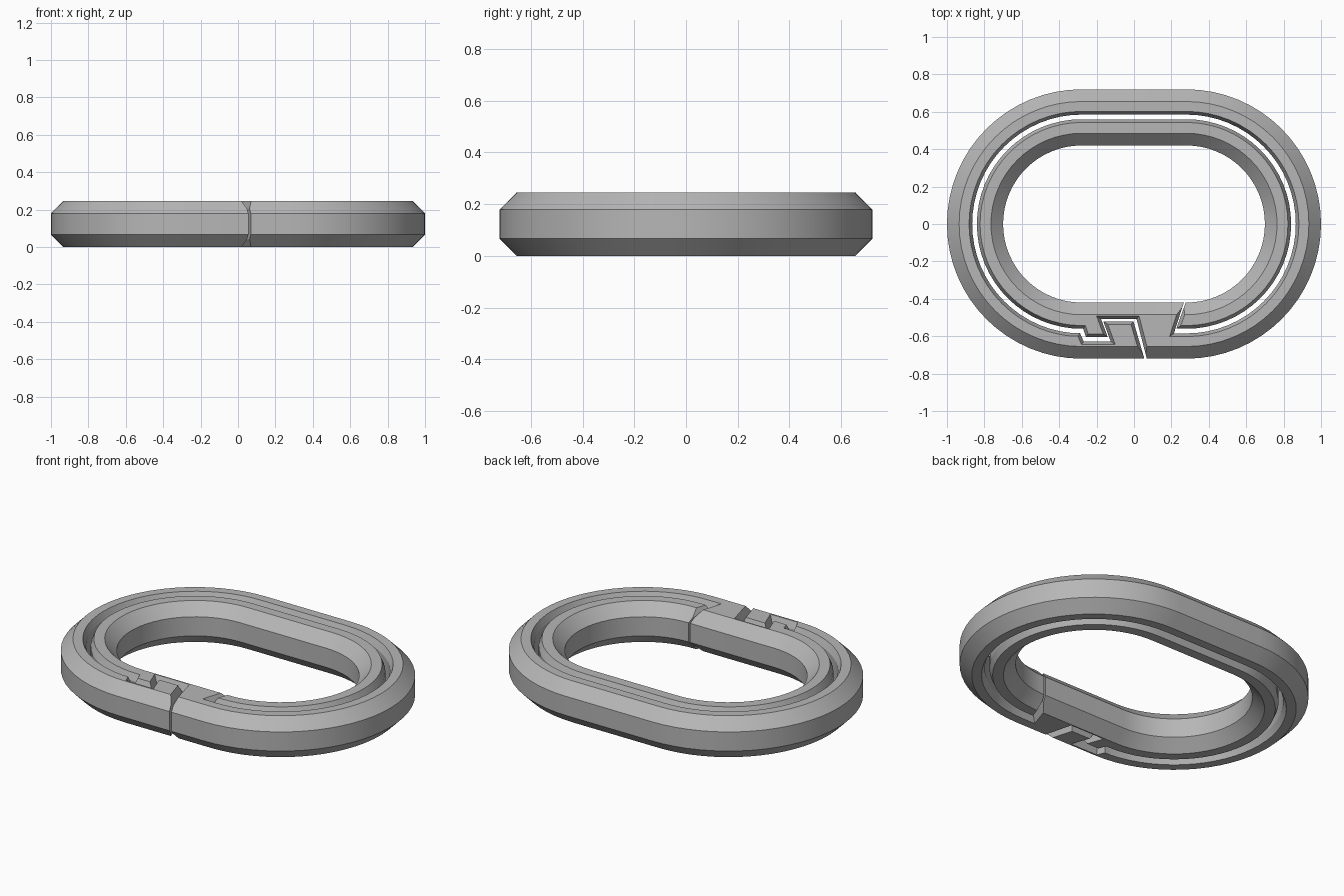
import bpy, bmesh, math
from mathutils import Vector

HALF = 0.28      # half length of the straight sides
STEPS = 32       # segments in each rounded end
H = 0.245        # thickness

old = bpy.data.objects.get("Cube")
if old:
    bpy.data.objects.remove(old, do_unlink=True)

grey = bpy.data.materials.new("plain_grey")
grey.use_nodes = True
grey.diffuse_color = (0.47, 0.47, 0.47, 1)
grey.node_tree.nodes["Principled BSDF"].inputs["Base Color"].default_value = grey.diffuse_color


def stadium(r):
    """Clockwise outline from front left round to front right."""
    pts = []
    for cx, start in ((-HALF, 1.5), (HALF, 0.5)):
        for i in range(STEPS + 1):
            a = math.pi * (start - i / STEPS)
            pts.append((cx + r * math.cos(a), r * math.sin(a)))
    return pts


def inset(pts, d):
    """Move every side of a closed outline inward by d."""
    n = len(pts)
    v = [Vector(p) for p in pts]
    area = sum(v[i - 1].x * v[i].y - v[i].x * v[i - 1].y for i in range(n))
    s = 1 if area > 0 else -1
    out = []
    for i in range(n):
        a = (v[i] - v[i - 1]).normalized()
        b = (v[(i + 1) % n] - v[i]).normalized()
        na, nb = Vector((-a.y, a.x)) * s, Vector((-b.y, b.x)) * s
        out.append(tuple(v[i] + (na + nb) * d / (1 + na.dot(nb))))
    return out


def loft(name, layers, closed):
    """Skin a list of (outline, z); closed joins last to first, else cap."""
    bm = bmesh.new()
    rows = [[bm.verts.new((x, y, z)) for x, y in pts] for pts, z in layers]
    n = len(rows[0])
    pairs = list(zip(rows, rows[1:]))
    if closed:
        pairs.append((rows[-1], rows[0]))
    else:
        caps = [bm.faces.new(rows[0]), bm.faces.new(rows[-1])]
    for lo, hi in pairs:
        for i in range(n):
            j = (i + 1) % n
            bm.faces.new((lo[i], lo[j], hi[j], hi[i]))
    if not closed:
        bmesh.ops.triangulate(bm, faces=caps, ngon_method='EAR_CLIP')
    bmesh.ops.recalc_face_normals(bm, faces=bm.faces)
    mesh = bpy.data.meshes.new(name)
    bm.to_mesh(mesh)
    bm.free()
    mesh.materials.append(grey)
    ob = bpy.data.objects.new(name, mesh)
    bpy.context.collection.objects.link(ob)
    return ob


# Oval ring with a chamfered section (radius, height)
C = 0.066
section = [(0.42, C), (0.485, 0), (0.655, 0), (0.72, C),
           (0.72, H - C), (0.655, H), (0.485, H), (0.42, H - C)]
ring = loft("spring_clip_ring", [(stadium(r), z) for r, z in section], True)

# Spiral slot: hook side, then socket side
hook_side = [(0.067, -0.82), (-0.016, -0.537), (-0.14, -0.537), (-0.1, -0.645),
             (-0.28, -0.645), (-0.3, -0.6)]
hook_side += stadium(0.602)[1:] + [(0.19, -0.602), (0.284, -0.31)]
socket_side = [(0.112, -0.82), (0.027, -0.492), (-0.2, -0.492), (-0.165, -0.587),
               (-0.245, -0.587), (-0.26, -0.543)]
socket_side += stadium(0.543) + [(0.25, -0.543), (0.334, -0.31)]
wide = hook_side + socket_side[::-1]
narrow = inset(wide, 0.017)
B = 0.04
slot = loft("slot_cutter", [(wide, -0.02), (wide, 0), (narrow, B),
                            (narrow, H - B), (wide, H), (wide, H + 0.02)], False)
slot.hide_render = True

# Cut the slot, then drop the cutter
cut = ring.modifiers.new("slot", 'BOOLEAN')
cut.operation = 'DIFFERENCE'
cut.solver = 'EXACT'
cut.object = slot
bpy.ops.object.select_all(action='DESELECT')
bpy.context.view_layer.objects.active = ring
ring.select_set(True)
bpy.ops.object.modifier_apply(modifier=cut.name)
bpy.data.objects.remove(slot, do_unlink=True)
bpy.ops.object.shade_smooth_by_angle(angle=math.radians(15))
